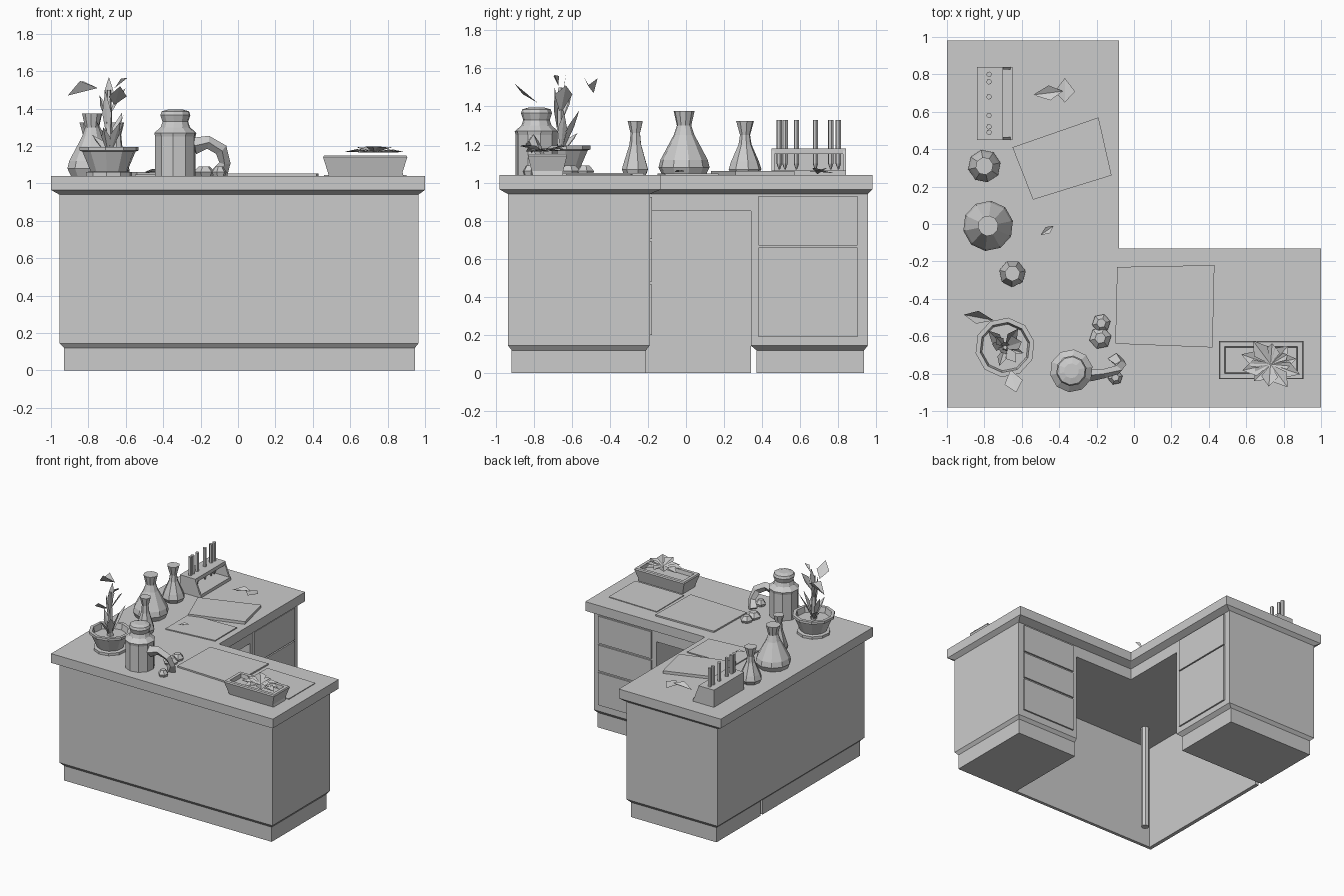
import bpy, bmesh, math, random
from mathutils import Vector

if "Cube" in bpy.data.objects:
    bpy.data.objects.remove(bpy.data.objects["Cube"])

random.seed(4)
TOP = 1.04


def make(name, verts, faces):
    me = bpy.data.meshes.new(name)
    me.from_pydata(verts, [], faces)
    bm = bmesh.new()
    bm.from_mesh(me)
    bmesh.ops.recalc_face_normals(bm, faces=bm.faces)
    bm.to_mesh(me)
    bm.free()
    ob = bpy.data.objects.new(name, me)
    bpy.context.collection.objects.link(ob)
    return ob


def loft(name, rings):
    """Skin a stack of (outline, z) rings, capped at both ends."""
    n = len(rings[0][0])
    verts = [(p[0], p[1], z) for ring, z in rings for p in ring]
    faces = [(k * n + i, k * n + (i + 1) % n, (k + 1) * n + (i + 1) % n, (k + 1) * n + i)
             for k in range(len(rings) - 1) for i in range(n)]
    faces += [tuple(range(n))[::-1], tuple(range(len(verts) - n, len(verts)))]
    return make(name, verts, faces)


def rect(x0, x1, y0, y1):
    return [(x0, y0), (x1, y0), (x1, y1), (x0, y1)]


def box(name, x0, x1, y0, y1, z0, z1):
    return loft(name, [(rect(x0, x1, y0, y1), z0), (rect(x0, x1, y0, y1), z1)])


def ell(x0, x1, y0, y1, xi, yi):
    return [(x0, y0), (x1, y0), (x1, yi), (xi, yi), (xi, y1), (x0, y1)]


def lathe(name, x, y, n, profile):
    """Profile is a list of (radius, z)."""
    def ring(r):
        return [(x + r * math.cos(2 * math.pi * i / n + .2),
                 y + r * math.sin(2 * math.pi * i / n + .2)) for i in range(n)]
    return loft(name, [(ring(r), z) for r, z in profile])


def leaf(name, base, tip, width, bend=.02):
    """Folded pointed leaf from base to tip."""
    a, b = Vector(base), Vector(tip)
    d = b - a
    side = d.cross(Vector((0, 0, 1)))
    if side.length < .05 * d.length:
        side = Vector((1, .5, 0))
    side = side.normalized() * width / 2
    mid = a + d * .55
    lift = Vector((0, 0, bend))
    return make(name, [a, mid + side + lift, b, mid - side + lift, mid],
                [(0, 4, 1), (1, 4, 2), (2, 4, 3), (3, 4, 0)])


# Worktop with chamfered underside, and the apron above the knee space
body = ell(-.955, .965, -.935, .955, -.13, -.19)
slab = ell(-1, 1, -.98, .98, -.08, -.13)
loft("worktop", [(body, .94), (slab, .965), (slab, TOP)])
loft("apron", [(body, .85), (body, .94)])

# Thin outer walls behind the knee space, with recessed plinth
kick = ell(-.93, .40, -.915, .34, -.90, -.89)
wall = ell(-.955, .40, -.935, .34, -.90, -.89)
loft("outer_walls", [(kick, 0), (kick, .12), (wall, .145), (wall, .85)])

# Cabinets at the two ends
for name, low, up in (
        ("drawer_cabinet", rect(.40, .945, -.915, -.21), rect(.40, .965, -.935, -.19)),
        ("door_cabinet", rect(-.93, -.16, .37, .935), rect(-.955, -.13, .34, .955))):
    loft(name, [(low, 0), (low, .12), (up, .145), (up, .94)])
lathe("corner_support", -.68, -.68, 8, [(.03, 0), (.03, .86)])

# Drawer and door fronts
for i, (z0, z1) in enumerate(((.20, .465), (.48, .69), (.705, .925))):
    box(f"drawer_front_{i}", .44, .92, -.20, -.178, z0, z1)
for i, (z0, z1) in enumerate(((.19, .66), (.67, .93))):
    box(f"door_front_{i}", -.14, -.118, .38, .90, z0, z1)

# Papers and books lying on the worktop
for name, pts, h in (
        ("book", [(-.65, .41), (-.54, .13), (-.12, .26), (-.19, .57)], .022),
        ("loose_sheet", [(-.55, -.15), (-.13, -.11), (-.13, .17), (-.55, .16)], .008),
        ("folder", [(-.10, -.64), (.42, -.66), (.43, -.22), (-.09, -.23)], .012),
        ("mat", [(.46, -.63), (.90, -.63), (.90, -.29), (.46, -.28)], .006)):
    loft(name, [(pts, TOP - .002), (pts, TOP + h)])

# Conical flasks
lathe("large_flask", -.78, -.01, 10, [(.115, TOP), (.135, 1.08), (.125, 1.12), (.055, 1.25),
                                      (.038, 1.30), (.055, 1.375)])
lathe("medium_flask", -.80, .31, 8, [(.07, TOP), (.088, 1.07), (.075, 1.11), (.035, 1.20),
                                     (.027, 1.25), (.048, 1.325)])
lathe("small_flask", -.65, -.265, 7, [(.06, TOP), (.072, 1.07), (.06, 1.11), (.032, 1.20),
                                      (.026, 1.26), (.042, 1.325)])

# Test tube rack
box("rack_base", -.84, -.65, .45, .84, TOP, 1.065)
box("rack_top", -.84, -.70, .45, .84, 1.15, 1.18)
box("rack_back", -.84, -.83, .45, .84, 1.06, 1.16)
for i, y in enumerate((.45, .825)):
    loft(f"rack_end_{i}", [(rect(-.84, -.65, y, y + .015), TOP),
                           (rect(-.84, -.70, y, y + .015), 1.17)])
for i, y in enumerate((.49, .52, .58, .68, .76, .80)):
    lathe(f"test_tube_{i}", -.775, y, 6, [(.004, 1.07), (.015, 1.10), (.015, 1.33)])

# Potted plant
px, py = -.69, -.66
lathe("plant_bowl", px, py, 10, [(.125, TOP), (.125, 1.06), (.10, 1.065), (.145, 1.17),
                                 (.16, 1.175), (.16, 1.195), (.135, 1.195), (.125, 1.15)])
lathe("plant_stem", px, py, 5, [(.025, 1.14), (.018, 1.3), (.012, 1.5)])
for i, (dx, dy, z0, z1, w) in enumerate((
        (.09, .03, 1.36, 1.51, .10), (-.05, .06, 1.30, 1.47, .05), (.07, .10, 1.14, 1.38, .06),
        (-.07, .02, 1.14, 1.34, .06), (.06, -.08, 1.14, 1.33, .06), (-.03, -.10, 1.14, 1.30, .05),
        (.08, .02, 1.14, 1.37, .05), (-.09, .09, 1.14, 1.26, .06), (.0, .03, 1.35, 1.57, .05),
        (-.02, -.03, 1.18, 1.50, .06))):
    leaf(f"plant_leaf_{i}", (px, py, z0), (px + dx, py + dy, z1), w)
leaf("outer_leaf_left", (-.75, -.515, 1.51), (-.91, -.485, 1.47), .07, .06)
leaf("outer_leaf_front", (-.66, -.78, 1.42), (-.63, -.90, 1.52), .10, -.01)
leaf("outer_leaf_top", (-.66, -.67, 1.51), (-.59, -.69, 1.565), .03)

# Jar with lid and angular handle
lathe("jar", -.335, -.785, 10, [(.11, TOP), (.11, 1.25), (.115, 1.27), (.08, 1.30), (.07, 1.33),
                                (.082, 1.365), (.075, 1.385), (.04, 1.395)])
path = [(-.235, -.81, 1.20, .045), (-.16, -.80, 1.22, .035), (-.09, -.78, 1.18, .035),
        (-.07, -.75, 1.11, .03), (-.10, -.72, 1.05, .045)]
verts = []
for i, (x, y, z, r) in enumerate(path):
    a, b = Vector(path[max(i - 1, 0)][:3]), Vector(path[min(i + 1, 4)][:3])
    t = (b - a).normalized()
    u = t.cross(Vector((0, 1, 0))).normalized()
    v = t.cross(u)
    verts += [Vector((x, y, z)) + u * r, Vector((x, y, z)) + v * r * .7,
              Vector((x, y, z)) - u * r, Vector((x, y, z)) - v * r * .7]
make("jar_handle", verts, [(k * 4 + i, k * 4 + (i + 1) % 4, k * 4 + 4 + (i + 1) % 4, k * 4 + 4 + i)
                           for k in range(4) for i in range(4)] + [(3, 2, 1, 0), (16, 17, 18, 19)])
for i, (x, y, r) in enumerate(((-.18, -.61, .06), (-.175, -.53, .05), (-.10, -.82, .04))):
    lathe(f"stone_{i}", x, y, 6, [(r * .8, TOP), (r, 1.06), (r * .5, 1.09)])

# Planter tray with a spreading plant
loft("planter", [(rect(.485, .885, -.805, -.65), TOP), (rect(.48, .88, -.81, -.645), 1.06),
                 (rect(.455, .905, -.83, -.625), 1.14), (rect(.46, .90, -.825, -.63), 1.15),
                 (rect(.485, .875, -.80, -.655), 1.15), (rect(.49, .87, -.795, -.66), 1.12)])
for i in range(10):
    a = 2 * math.pi * i / 10 + .25
    r = random.uniform(.13, .18)
    leaf(f"planter_leaf_{i}", (.73, -.75, 1.165),
         (.73 + r * math.cos(a), -.75 + r * .85 * math.sin(a), random.uniform(1.16, 1.20)), .09, .015)

# Fallen leaves
leaf("fallen_leaf_a", (-.54, .69, TOP + .004), (-.38, .71, 1.07), .08)
leaf("fallen_leaf_b", (-.37, .78, TOP + .01), (-.37, .65, 1.06), .11, .01)
leaf("fallen_leaf_c", (-.50, -.06, 1.055), (-.43, -.01, 1.06), .04, .01)
